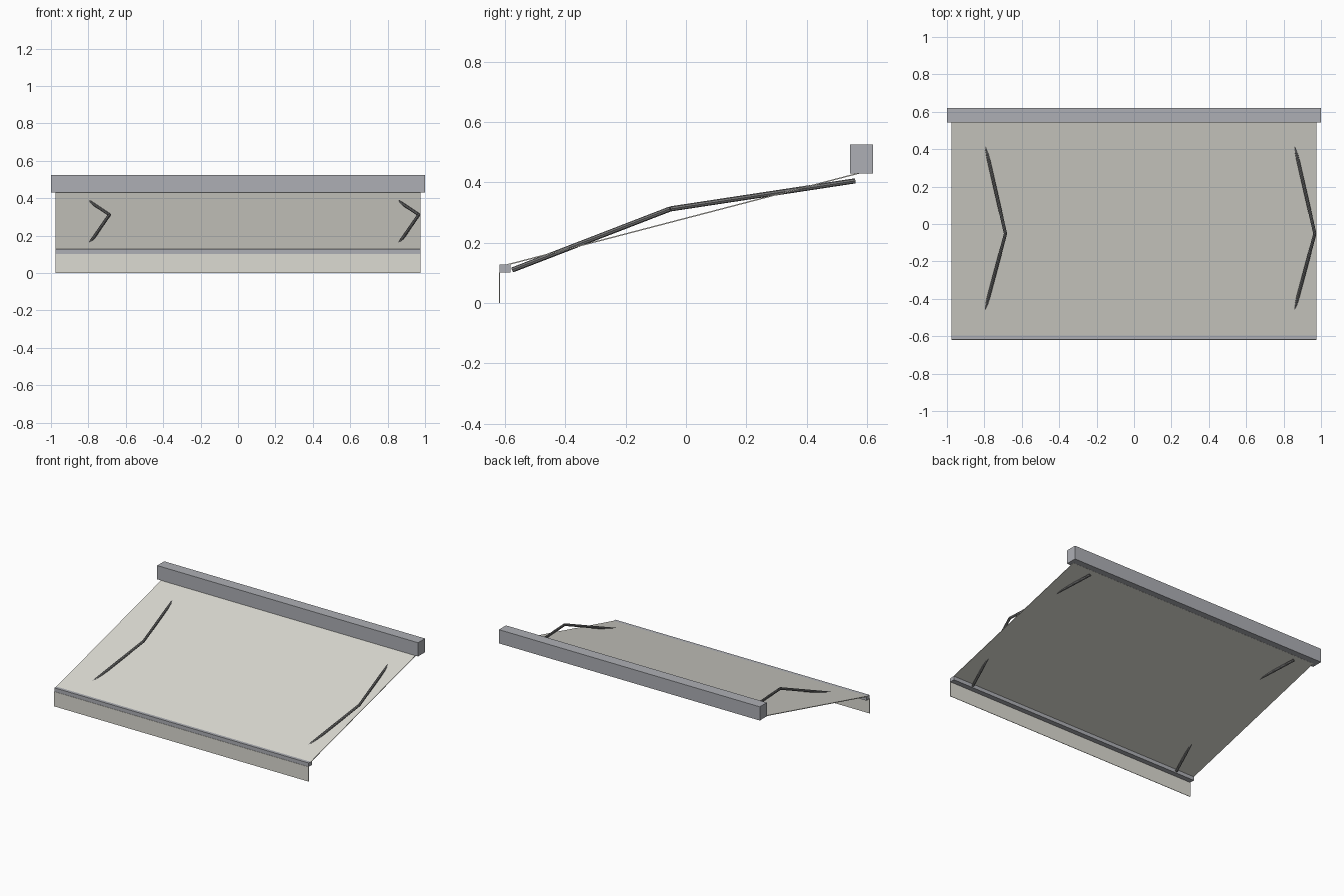
import bpy
from mathutils import Vector

if "Cube" in bpy.data.objects:
    bpy.data.objects.remove(bpy.data.objects["Cube"])


def box(name, lo, hi):
    lo, hi = Vector(lo), Vector(hi)
    bpy.ops.mesh.primitive_cube_add(size=1, location=(lo + hi) / 2)
    ob = bpy.context.object
    ob.name = name
    ob.scale = hi - lo
    bpy.ops.object.transform_apply(location=False, rotation=False, scale=True)
    return ob


def sheet(name, a, b, half_width):
    # flat panel spanning the width between two (y, z) points
    verts = [(-half_width, *a), (half_width, *a), (half_width, *b), (-half_width, *b)]
    me = bpy.data.meshes.new(name)
    me.from_pydata(verts, [], [(0, 1, 2, 3)])
    ob = bpy.data.objects.new(name, me)
    bpy.context.collection.objects.link(ob)
    mod = ob.modifiers.new("thickness", 'SOLIDIFY')
    mod.thickness = 0.004
    mod.offset = -1
    return ob


def rod(name, a, b, r=0.0085):
    a, b = Vector(a), Vector(b)
    bpy.ops.mesh.primitive_cylinder_add(vertices=8, radius=r, depth=(b - a).length,
                                        location=(a + b) / 2)
    ob = bpy.context.object
    ob.name = name
    ob.rotation_euler = (b - a).to_track_quat('Z', 'Y').to_euler()
    return ob


# Wall cassette and front bar
casing = box("wall_cassette", (-1, 0.543, 0.43), (1, 0.62, 0.525))
bar = box("front_bar", (-0.975, -0.618, 0.102), (0.975, -0.582, 0.128))

# Sloping canopy and hanging valance
canopy = sheet("canopy_fabric", (-0.60, 0.127), (0.575, 0.433), 0.975)
valance = box("valance", (-0.975, -0.62, 0), (0.975, -0.617, 0.102))

# Folding arms, both bending toward +x
arms = []
for side, x in (("left", -0.827), ("right", 0.827)):
    elbow = (x + 0.14, -0.052, 0.312)
    arms.append(rod(side + "_upper_arm", (x, 0.56, 0.405), elbow))
    arms.append(rod(side + "_forearm", elbow, (x, -0.575, 0.11)))


def paint(name, color, obs):
    mat = bpy.data.materials.new(name)
    mat.diffuse_color = (*color, 1)
    mat.use_nodes = True
    mat.node_tree.nodes["Principled BSDF"].inputs["Base Color"].default_value = mat.diffuse_color
    for ob in obs:
        ob.data.materials.append(mat)


paint("fabric", (0.72, 0.71, 0.65), [canopy, valance])
paint("aluminium", (0.42, 0.43, 0.46), [casing, bar])
paint("dark_metal", (0.2, 0.2, 0.2), arms)
